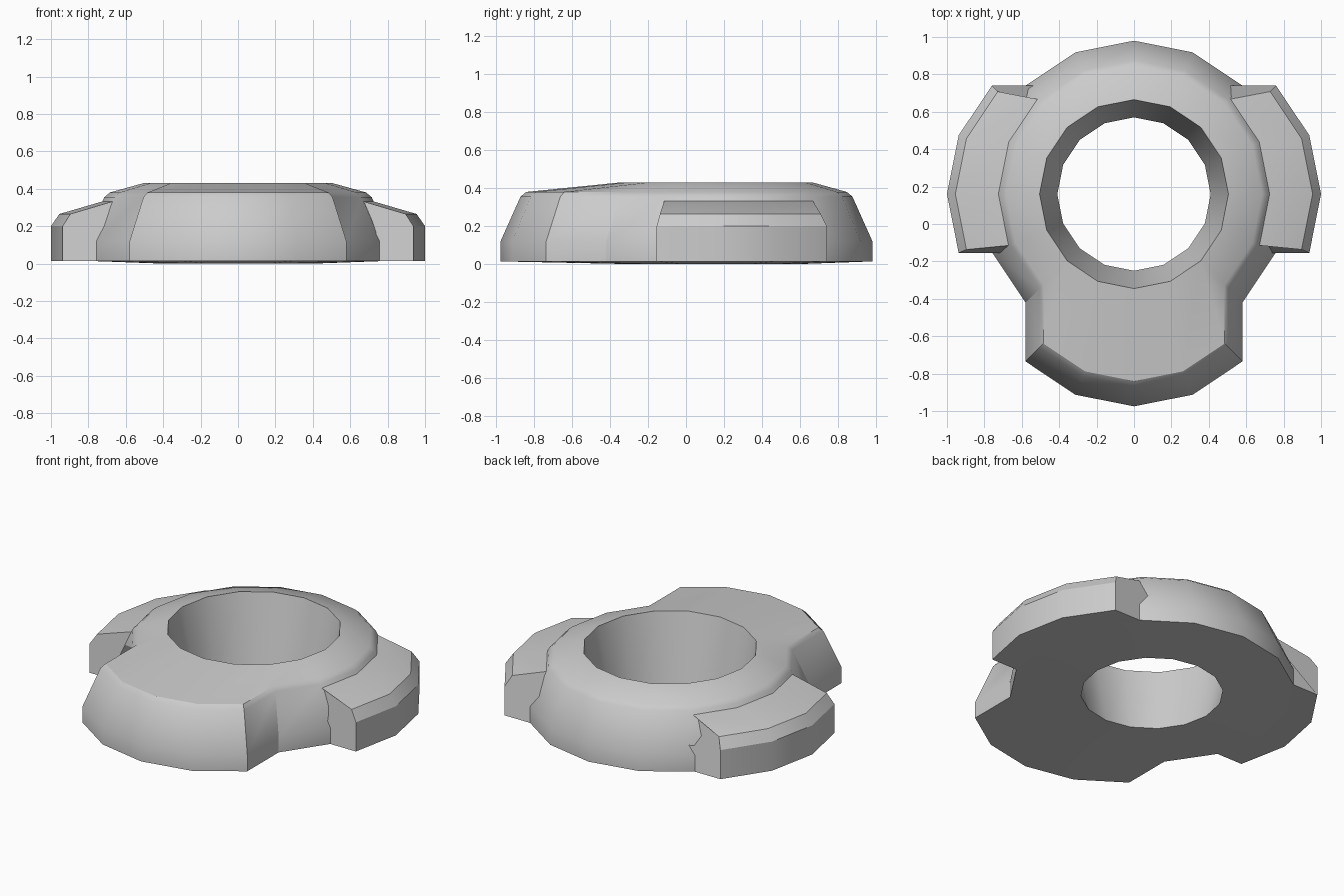
import bpy, bmesh
from math import sin, cos, radians

if "Cube" in bpy.data.objects:
    bpy.data.objects.remove(bpy.data.objects["Cube"])

CY = 0.16          # centre of the ring
STEP = 22.5        # sixteen-sided


def sweep(name, columns, capped):
    """Skin a list of closed profile loops into one mesh."""
    bm = bmesh.new()
    cols = [[bm.verts.new(p) for p in c] for c in columns]
    n, m = len(cols), len(cols[0])
    for i in range(n - 1 if capped else n):
        a, b = cols[i], cols[(i + 1) % n]
        for j in range(m):
            k = (j + 1) % m
            bm.faces.new((a[j], b[j], b[k], a[k]))
    if capped:
        bm.faces.new(cols[0])
        bm.faces.new(cols[-1])
    bmesh.ops.remove_doubles(bm, verts=bm.verts, dist=0.0005)
    bmesh.ops.recalc_face_normals(bm, faces=bm.faces)
    me = bpy.data.meshes.new(name)
    bm.to_mesh(me)
    bm.free()
    ob = bpy.data.objects.new(name, me)
    bpy.context.collection.objects.link(ob)
    bpy.ops.object.select_all(action='DESELECT')
    ob.select_set(True)
    bpy.context.view_layer.objects.active = ob
    bpy.ops.object.shade_smooth_by_angle(angle=radians(28))
    return ob


# Ring body: (radius, height, share of the forward shift)
body_profile = [(0.41, 0.0, 0), (0.82, 0.015, 1), (0.82, 0.12, 1),
                (0.715, 0.355, 1), (0.685, 0.38, 1), (0.505, 0.43, 0)]


def body_column(step, shift):
    a = radians(step * STEP)
    return [(r * cos(a), CY + r * sin(a) - shift * s, z)
            for r, z, s in body_profile]


# Front lobe: the front quarter of the ring pushed forward (steps 10 to 14)
columns = []
for s in range(16):
    if s == 10:
        columns.append(body_column(s, 0))
    columns.append(body_column(s, 0.315 if 10 <= s <= 14 else 0))
    if s == 14:
        columns.append(body_column(s, 0))
sweep("ring_body", columns, False)

# Side lug: ring segments pushed sideways, (radius, height, x shift)
lug_profile = [(0.82, 0.015, -0.08), (0.82, 0.015, 0.18), (0.82, 0.2, 0.18),
               (0.775, 0.265, 0.18), (0.715, 0.335, 0.0), (0.66, 0.335, 0.0),
               (0.82, 0.2, -0.08)]
columns = []
for s in range(-1, 3):
    a = radians(s * STEP)
    columns.append([(r * cos(a) + dx, CY + r * sin(a), z)
                    for r, z, dx in lug_profile])
lug = sweep("side_lugs", columns, True)
mirror = lug.modifiers.new("mirror", 'MIRROR')
mirror.use_axis = (True, False, False)
